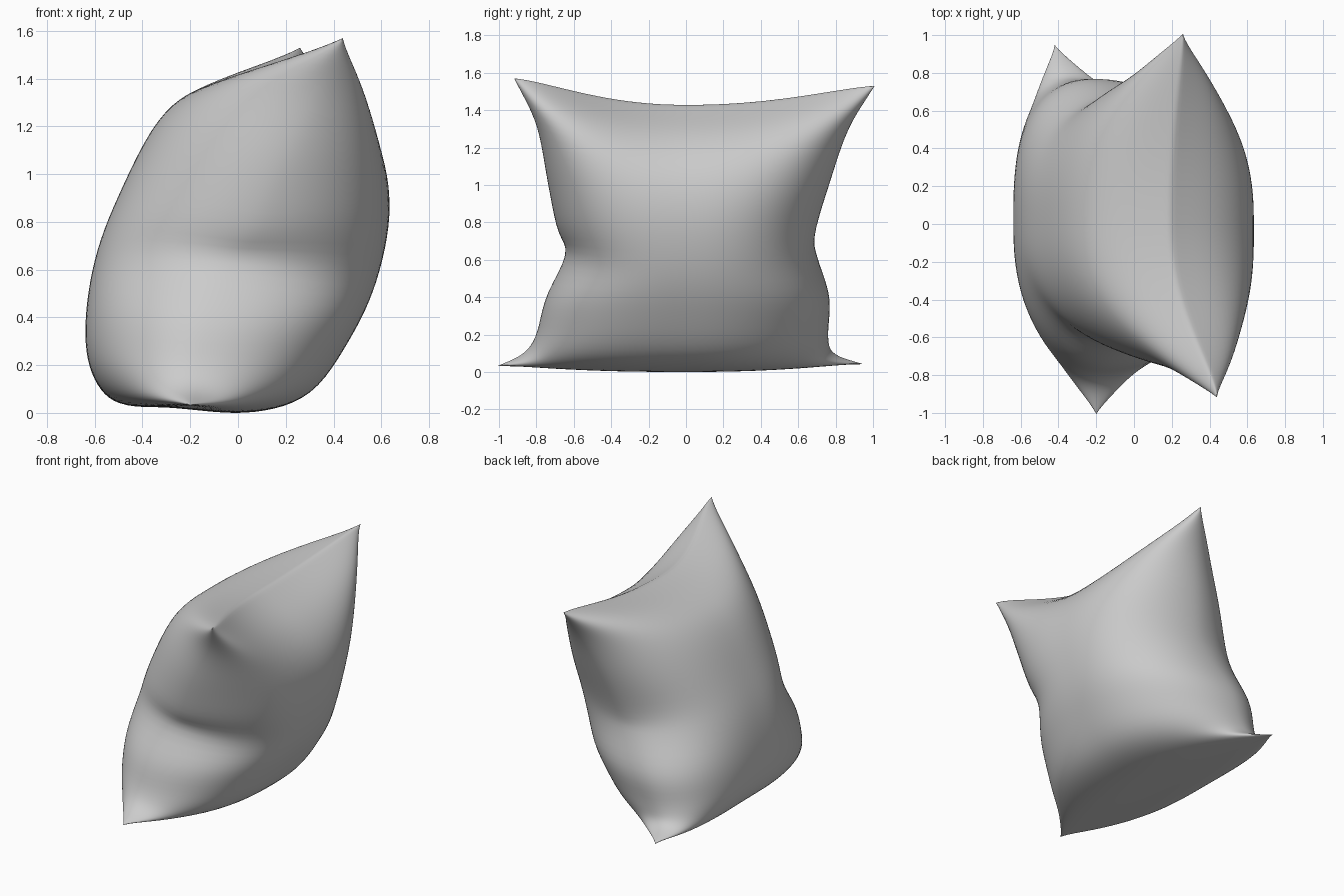
import bpy, bmesh, math
from mathutils import Vector

cube = bpy.data.objects.get("Cube")
if cube:
    bpy.data.objects.remove(cube, do_unlink=True)

ROWS, COLS = 56, 64

# Middle cross-section (x, z): each cloth panel runs from bottom seam to top seam
right_panel = [(-.28, .04), (-.5, .06), (-.61, .18), (-.64, .38), (-.6, .66),
               (-.5, .93), (-.33, 1.25), (-.13, 1.39), (.19, 1.45)]
left_panel = [(-.28, .04), (.05, .02), (.3, .1), (.47, .33), (.58, .57),
              (.635, .85), (.6, 1.09), (.46, 1.28), (.19, 1.45)]

# Side seams (x, y, z) from bottom corner to top corner, pinched near the middle
front_seam = [(-.2, -1.01, .05), (-.2, -.87, .12), (-.18, -.8, .22), (-.12, -.75, .42),
              (-.03, -.64, .65), (.06, -.69, .78), (.17, -.74, 1.03),
              (.33, -.8, 1.34), (.44, -.92, 1.59)]
back_seam = [(-.42, .95, .06), (-.36, .79, .12), (-.28, .76, .22), (-.2, .77, .42),
             (-.08, .7, .64), (.0, .69, .76), (.08, .77, 1.03),
             (.18, .87, 1.32), (.26, 1.01, 1.55)]


def spline(points, t):
    """Smooth curve through the points, t from 0 to 1."""
    pts = [Vector(p) for p in points]
    s = t * (len(pts) - 1)
    i = min(int(s), len(pts) - 2)
    f = s - i
    b, c = pts[i], pts[i + 1]
    a = pts[i - 1] if i else b * 2 - c
    d = pts[i + 2] if i + 2 < len(pts) else c * 2 - b
    return (b * 2 + (c - a) * f + (a * 2 - b * 5 + c * 4 - d) * f ** 2
            + (b * 3 - a - c * 3 + d) * f ** 3) / 2


def corner_pull(panel, seam_curve, end):
    """Offset from the middle of an edge to its corner."""
    corner = Vector(seam_curve[end])
    return corner.xz - Vector(panel[end])


def cloth_point(panel, u, v):
    """Blend from the middle section to the side seam, puffed like a cushion."""
    seam_curve = front_seam if u < 0 else back_seam
    seam = spline(seam_curve, v)
    # Fill the corners by rounding the section close to the edges
    side = 2 * v - 1
    fill = math.copysign(1 - (1 - abs(side)) ** .7, side)
    mid = spline(panel, (fill + 1) / 2)
    mid += u * u * (corner_pull(panel, seam_curve, -1) * v ** 3
                    + corner_pull(panel, seam_curve, 0) * (1 - v) ** 3)
    puff = math.sqrt(max(0, 1 - abs(u) ** 2.6))
    x, z = seam.xz.lerp(mid, puff)
    return x, abs(u) * seam.y, z


# Two panels sewn together along the seams
bm = bmesh.new()
for panel in (right_panel, left_panel):
    grid = [[bm.verts.new(cloth_point(panel, math.sin(math.pi * (c / COLS - .5)),
                                      (1 - math.cos(math.pi * r / ROWS)) / 2))
             for c in range(COLS + 1)] for r in range(ROWS + 1)]
    for r in range(ROWS):
        for c in range(COLS):
            bm.faces.new((grid[r][c], grid[r][c + 1], grid[r + 1][c + 1], grid[r + 1][c]))
bmesh.ops.remove_doubles(bm, verts=bm.verts, dist=.0005)
bmesh.ops.recalc_face_normals(bm, faces=bm.faces)

# Soften the folds and rest the cushion on the floor
for step in range(4):
    bmesh.ops.smooth_vert(bm, verts=bm.verts, factor=.5,
                          use_axis_x=True, use_axis_y=True, use_axis_z=True)
lowest = min(v.co.z for v in bm.verts)
bmesh.ops.translate(bm, verts=bm.verts, vec=(0, 0, -lowest))

mesh = bpy.data.meshes.new("pillow")
bm.to_mesh(mesh)
bm.free()
pillow = bpy.data.objects.new("pillow", mesh)
bpy.context.collection.objects.link(pillow)

# Plain grey fabric
fabric = bpy.data.materials.new("grey fabric")
fabric.use_nodes = True
grey = (.6, .6, .6, 1)
fabric.diffuse_color = grey
fabric.node_tree.nodes["Principled BSDF"].inputs["Base Color"].default_value = grey
mesh.materials.append(fabric)

bpy.context.view_layer.objects.active = pillow
pillow.select_set(True)
bpy.ops.object.shade_smooth()
